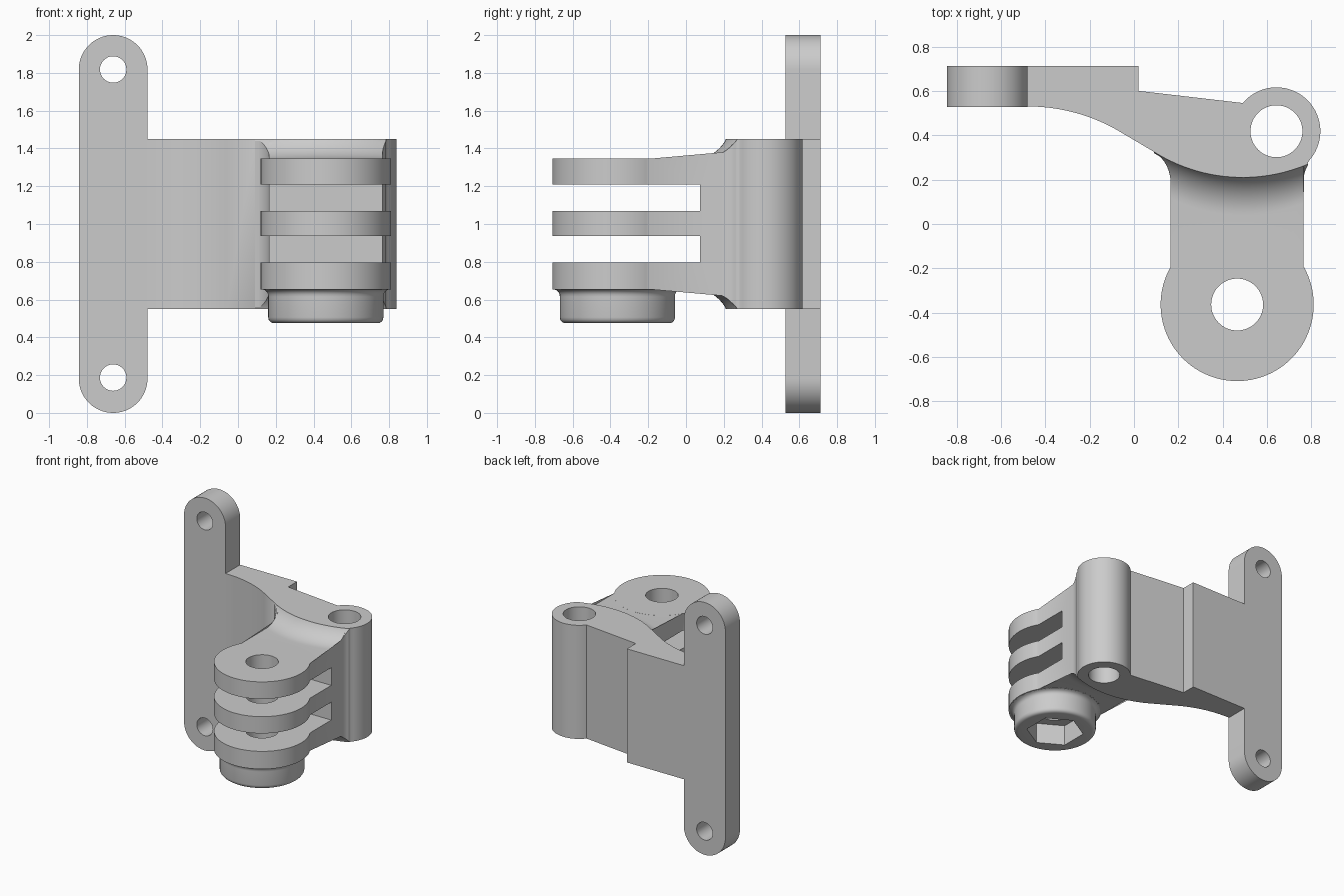
import bpy, bmesh
from math import sin, cos, pi, radians, sqrt

if "Cube" in bpy.data.objects:
    bpy.data.objects.remove(bpy.data.objects["Cube"])


def loft(name, loops):
    """Closed solid through equal-length point loops, capped at both ends."""
    bm = bmesh.new()
    rings = [[bm.verts.new(p) for p in loop] for loop in loops]
    n = len(rings[0])
    for a, b in zip(rings, rings[1:]):
        for i in range(n):
            j = (i + 1) % n
            bm.faces.new((a[i], a[j], b[j], b[i]))
    bm.faces.new(rings[0])
    bm.faces.new(rings[-1])
    bmesh.ops.recalc_face_normals(bm, faces=bm.faces)
    me = bpy.data.meshes.new(name)
    bm.to_mesh(me)
    bm.free()
    ob = bpy.data.objects.new(name, me)
    bpy.context.collection.objects.link(ob)
    return ob


def arc(cx, cy, r, a0, a1, n):
    return [(cx + r * cos(radians(a0 + (a1 - a0) * i / n)),
             cy + r * sin(radians(a0 + (a1 - a0) * i / n))) for i in range(n + 1)]


def prism_z(name, pts, z0, z1):
    return loft(name, [[(x, y, z) for x, y in pts] for z in (z0, z1)])


def prism_y(name, pts, y0, y1):
    return loft(name, [[(x, y, z) for x, z in pts] for y in (y0, y1)])


def circle(cx, cy, r, n=64, start=0):
    return arc(cx, cy, r, start, start + 360, n)[:-1]


def combine(target, other, op):
    other.hide_render = True
    m = target.modifiers.new(op, 'BOOLEAN')
    m.operation, m.object, m.solver = op, other, 'EXACT'
    bpy.context.view_layer.objects.active = target
    bpy.ops.object.modifier_apply(modifier=m.name)
    bpy.data.objects.remove(other)


def front(x):
    """Front edge of the body seen from above: arc, straight, arc."""
    if x < -0.06:
        return -0.29 + sqrt(0.82 ** 2 - (x + 0.48) ** 2)
    if x < 0.1:
        return 0.414 + (x + 0.06) * (0.3194 - 0.414) / 0.16
    return 0.96 - sqrt(0.75 ** 2 - (x - 0.49) ** 2)


# Mounting plate with rounded ends and two screw holes
outline = arc(-0.661, 1.818, 0.182, 0, 180, 32) + arc(-0.661, 0.182, 0.182, 180, 360, 32)
plate = prism_y("mounting_plate", outline, 0.528, 0.711)
for z in (1.818, 0.187):
    combine(plate, prism_y("screw_cutter", circle(-0.661, z, 0.07, 40), 0.4, 0.8), 'DIFFERENCE')

# Curved body ending in a vertical barrel
profile = [(-0.48 + 0.42 * i / 14, front(-0.48 + 0.42 * i / 14)) for i in range(15)]
profile += [(0.1 + 0.68 * i / 24, front(0.1 + 0.68 * i / 24)) for i in range(25)]
profile += arc(0.642, 0.418, 0.198, -42, 140, 36)
profile += [(0.02, 0.6), (0.02, 0.711), (-0.48, 0.711)]
body = prism_z("clamp_body", profile, 0.55, 1.45)

# Arm block, blended into the body by fillets on all four sides
XL, XR = 0.165, 0.765
columns = []
for x in (0.09, 0.097, 0.107, 0.12, 0.135, 0.147, 0.157, 0.163, 0.1649):
    columns.append((x, 0.19 + sqrt(max(0, 0.165 ** 2 - (x - XL + 0.165) ** 2))))
columns += [(XL + (XR - XL) * i / 20, -0.2) for i in range(21)]
for x in (0.7651, 0.767, 0.771, 0.777, 0.784):
    columns.append((x, 0.2 + sqrt(max(0, 0.13 ** 2 - (XR + 0.13 - x) ** 2))))
loops = []
for x, f in columns:
    yc = front(x)
    reach = max(0.004, min(0.168, yc - f))
    top = []
    for i in range(13):
        d = reach * (1 - sin(pi / 2 * i / 12))
        rise = 0.19 - sqrt(0.19 ** 2 - (0.168 - d) ** 2)
        top.append((yc - d, 0.345 + rise))
    top.insert(0, (min(f, yc - reach - 0.002), top[0][1]))
    top.append((yc + 0.03, 0.44))
    loops.append([(x, y, 1 + h) for y, h in top] + [(x, y, 1 - h) for y, h in reversed(top)])
arm = loft("arm", loops)

# Round hinge end of the arm, then slots that leave three fingers
HX, HY = 0.465, -0.363
combine(arm, prism_z("hinge_disc", circle(HX, HY, 0.345, 96), 0.6545, 1.3455), 'UNION')
for z0, z1 in ((0.795, 0.937), (1.07, 1.21)):
    box = [(-0.1, -1), (1.1, -1), (1.1, 0.075), (-0.1, 0.075)]
    combine(arm, prism_z("slot_cutter", box, z0, z1), 'DIFFERENCE')

# Nut housing under the lowest finger
rings = [(0.336, 0.68), (0.336, 0.654), (0.322, 0.649), (0.312, 0.64), (0.306, 0.628),
         (0.305, 0.615), (0.305, 0.506), (0.302, 0.492), (0.295, 0.483), (0.286, 0.477), (0.273, 0.475)]
housing = loft("nut_housing", [[(x, y, z) for x, y in circle(HX, HY, r, 96)] for r, z in rings])
combine(arm, housing, 'UNION')
combine(body, arm, 'UNION')

# Bolt hole, hexagonal nut pocket and barrel bore
combine(body, prism_z("bolt_cutter", circle(HX, HY, 0.117), 0.3, 1.6), 'DIFFERENCE')
combine(body, prism_z("nut_cutter", circle(HX, HY, 0.213, 6, 30), 0.3, 0.64), 'DIFFERENCE')
combine(body, prism_z("bore_cutter", circle(0.642, 0.418, 0.117), 0.3, 1.6), 'DIFFERENCE')

# Smooth curved surfaces, keep real edges sharp
for ob in (plate, body):
    bpy.ops.object.select_all(action='DESELECT')
    ob.select_set(True)
    bpy.context.view_layer.objects.active = ob
    bpy.ops.object.shade_smooth_by_angle(angle=radians(30))
